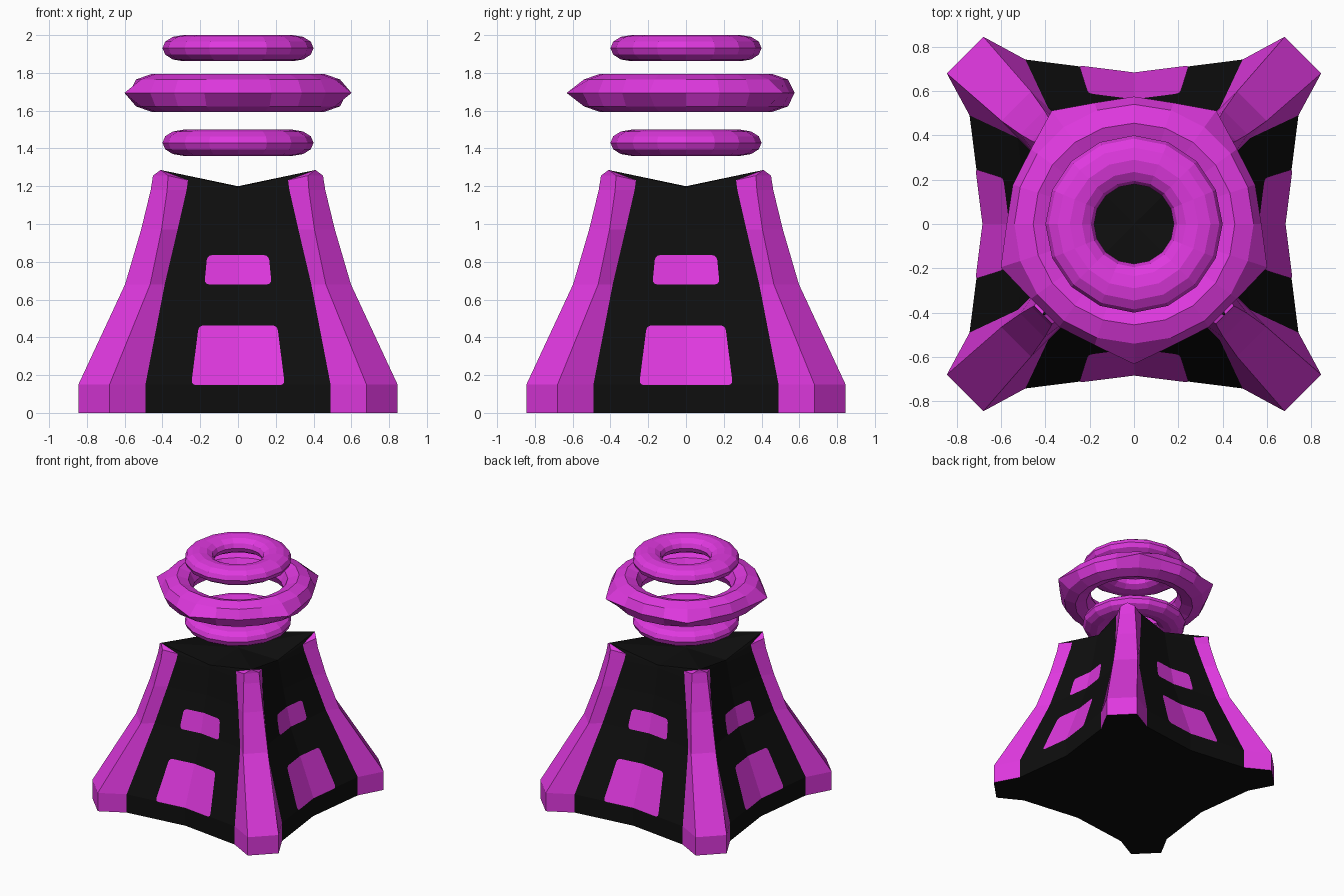
import bpy, bmesh, math
from mathutils import Matrix, Vector

if "Cube" in bpy.data.objects:
    bpy.data.objects.remove(bpy.data.objects["Cube"])


def material(name, rgb):
    m = bpy.data.materials.new(name)
    m.diffuse_color = (*rgb, 1)
    m.use_nodes = True
    m.node_tree.nodes["Principled BSDF"].inputs["Base Color"].default_value = m.diffuse_color
    return m


BLACK = material("black", (0.0045, 0.0045, 0.0045))
PURPLE = material("bright purple", (0.74, 0.04, 0.74))


def finish(bm, name, mats):
    bmesh.ops.recalc_face_normals(bm, faces=bm.faces)
    me = bpy.data.meshes.new(name)
    bm.to_mesh(me)
    bm.free()
    for m in mats:
        me.materials.append(m)
    ob = bpy.data.objects.new(name, me)
    bpy.context.collection.objects.link(ob)
    return ob


# Tower levels: height, wall middle, rib root (a, b), rib outer edge (c, d)
LEVELS = [
    (0.00, 0.680, 0.490, 0.742, 0.680, 0.845),
    (0.15, 0.680, 0.490, 0.742, 0.680, 0.845),
    (0.68, 0.475, 0.388, 0.525, 0.465, 0.598),
    (0.97, 0.410, 0.320, 0.455, 0.405, 0.513),
    (1.18, 0.370, 0.272, 0.410, 0.375, 0.462),
    (1.22, 0.362, 0.265, 0.402, 0.370, 0.450),
]


def turn(k):
    return Matrix.Rotation(k * math.pi / 2, 4, 'Z')


# Tower body with four flared corner ribs
bm = bmesh.new()
rings = []
for i, (z, m, a, b, c, d) in enumerate(LEVELS):
    top = i == len(LEVELS) - 1
    z_mid, z_root, z_out = (1.195, 1.232, 1.256) if top else (z, z, z)
    pts = [(0, -m, z_mid), (a, -b, z_root), (c, -d, z_out),
           (d, -c, z_out), (b, -a, z_root)]
    rings.append([bm.verts.new(turn(k) @ Vector(p)) for k in range(4) for p in pts])
n = 20
for lo, hi in zip(rings, rings[1:]):
    for j in range(n):
        f = bm.faces.new((lo[j], lo[(j + 1) % n], hi[(j + 1) % n], hi[j]))
        f.material_index = 1 if j % 5 in (1, 2, 3) else 0
bm.faces.new(rings[0][::-1])
# Dished roof rising to a peak on each rib
top = rings[-1]
centre = bm.verts.new((0, 0, 1.2))
peaks = [bm.verts.new(turn(k) @ Vector((0.41, -0.41, 1.286))) for k in range(4)]
for k in range(4):
    p = peaks[k]
    v = [top[(5 * k + j) % n] for j in range(6)]
    for j in range(5):
        f = bm.faces.new((v[j], v[j + 1], p))
        f.material_index = 1 if j in (1, 2, 3) else 0
    bm.faces.new((centre, v[0], p))
    bm.faces.new((centre, p, v[5]))
finish(bm, "tower_body", [BLACK, PURPLE])


def wall_y(x, z):
    """Depth of the front wall at a given x and height."""
    for p, q in zip(LEVELS, LEVELS[1:]):
        if z <= q[0]:
            t = (z - p[0]) / (q[0] - p[0])
            m, a, b = (p[i] + t * (q[i] - p[i]) for i in (1, 2, 3))
            return -(m + (b - m) * abs(x) / a)


def window(name, k, z0, z1, w0, w1, r=0.025):
    """Thin rounded panel that follows the wall."""
    bm = bmesh.new()
    heights = []
    for s in range(4):
        ang = s / 3 * math.pi / 2
        h, cut = r * (1 - math.cos(ang)), r * (1 - math.sin(ang))
        heights += [(z0 + h, cut), (z1 - h, cut)]
    rows = []
    for z, cut in sorted(heights):
        w = w0 + (w1 - w0) * (z - z0) / (z1 - z0) - cut
        rows.append([bm.verts.new(turn(k) @ Vector((x, wall_y(x, z) - 0.004, z)))
                     for x in (-w, 0, w)])
    for lo, hi in zip(rows, rows[1:]):
        for j in range(2):
            bm.faces.new((lo[j], lo[j + 1], hi[j + 1], hi[j]))
    ob = finish(bm, name, [PURPLE])
    # make sure the panel faces outward
    out = turn(k) @ Vector((0, -1, 0))
    if ob.data.polygons[0].normal.dot(out) < 0:
        ob.data.flip_normals()


for k, side in enumerate(("front", "right", "back", "left")):
    window(side + "_lower_window", k, 0.147, 0.463, 0.248, 0.208)
    window(side + "_upper_window", k, 0.68, 0.835, 0.178, 0.163)


def ring(name, z, major, minor, half_h, segs, sides, tip=None):
    """Flattened torus; tip pulls every fourth rim vertex out to a point."""
    bm = bmesh.new()
    loops = []
    for i in range(segs):
        a = -math.pi / 2 + 2 * math.pi * i / segs
        loop = []
        for j in range(sides):
            b = 2 * math.pi * j / sides
            r = major + minor * math.cos(b)
            if tip and j == 0 and i % 4 == 0:
                r = tip
            loop.append(bm.verts.new((r * math.cos(a), r * math.sin(a),
                                      z + half_h * math.sin(b))))
        loops.append(loop)
    for i in range(segs):
        p, q = loops[i], loops[(i + 1) % segs]
        for j in range(sides):
            bm.faces.new((p[j], q[j], q[(j + 1) % sides], p[(j + 1) % sides]))
    finish(bm, name, [PURPLE])


# Floating rings above the tower
ring("lower_ring", 1.43, 0.29, 0.11, 0.069, 16, 12)
ring("pointed_middle_ring", 1.694, 0.455, 0.12, 0.101, 20, 8, tip=0.632)
ring("upper_ring", 1.931, 0.29, 0.11, 0.069, 16, 12)
